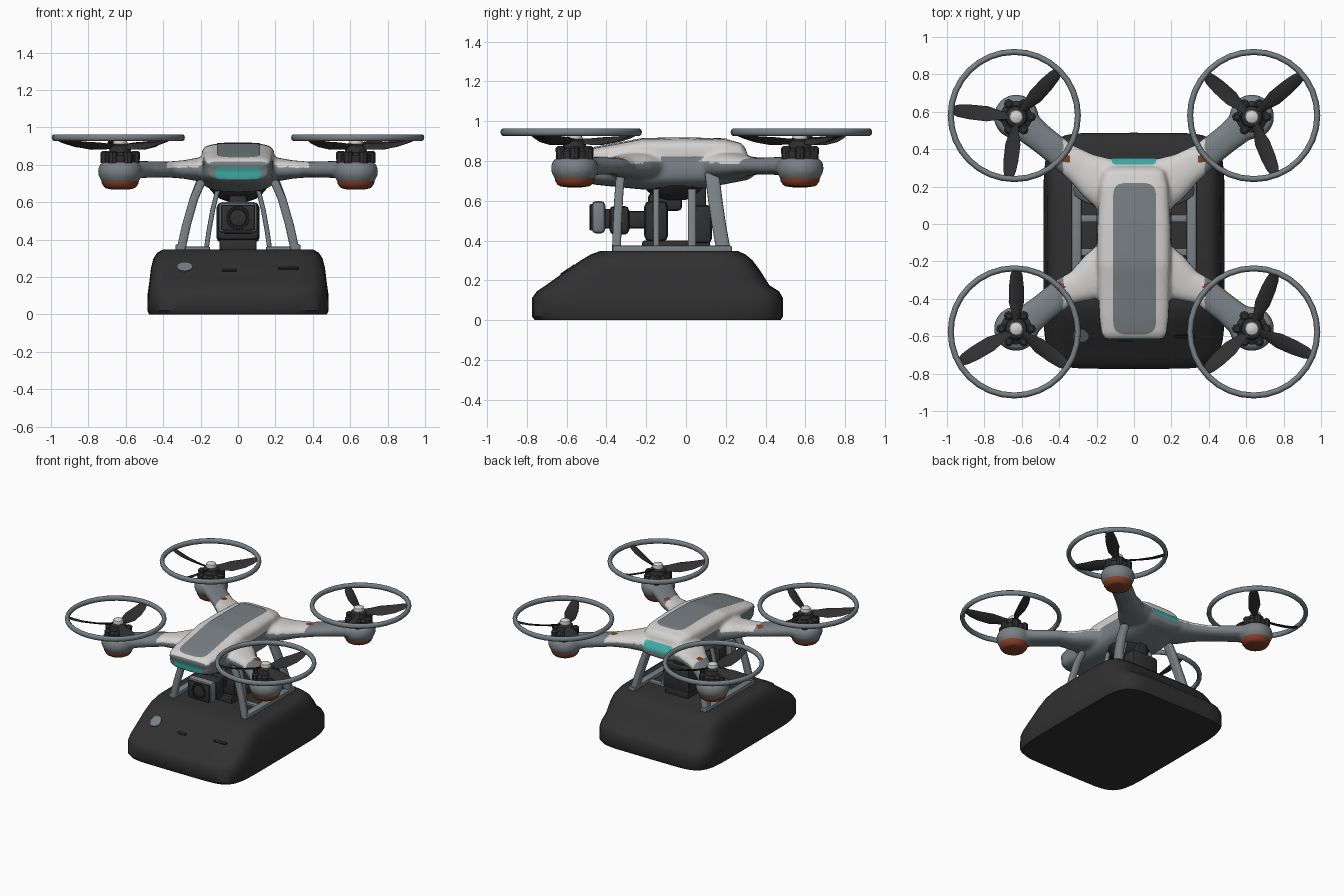
import bpy, bmesh, math
from mathutils import Vector as V
from mathutils.bvhtree import BVHTree

if "Cube" in bpy.data.objects:
    bpy.data.objects.remove(bpy.data.objects["Cube"])


def material(name, rgb):
    m = bpy.data.materials.new(name)
    m.diffuse_color = (*rgb, 1)
    m.use_nodes = True
    m.node_tree.nodes["Principled BSDF"].inputs["Base Color"].default_value = m.diffuse_color
    return m


WHITE = material("shell white", (0.66, 0.65, 0.64))
GREY = material("cool grey", (0.19, 0.215, 0.23))
DARK = material("charcoal", (0.03, 0.03, 0.031))
BLACK = material("lens black", (0.012, 0.012, 0.013))
TEAL = material("teal light", (0.05, 0.42, 0.38))
RED = material("rust red", (0.24, 0.05, 0.02))
X, Y, Z = V((1, 0, 0)), V((0, 1, 0)), V((0, 0, 1))


def finish(name, bm, *mats):
    bmesh.ops.recalc_face_normals(bm, faces=bm.faces)
    me = bpy.data.meshes.new(name)
    bm.to_mesh(me)
    bm.free()
    for m in mats:
        me.materials.append(m)
    ob = bpy.data.objects.new(name, me)
    bpy.context.collection.objects.link(ob)
    return ob


def ring(c, u, v, n=16, p=2):
    """Superellipse ring: p = 2 is round, higher is boxier."""
    f = lambda a: math.copysign(abs(a) ** (2 / p), a) if abs(a) > 1e-6 else 0
    return [V(c) + u * f(math.cos(t)) + v * f(math.sin(t))
            for t in (2 * math.pi * i / n for i in range(n))]


def loft(bm, rings):
    vs = [[bm.verts.new(p) for p in r] for r in rings]
    for a, b in zip(vs, vs[1:]):
        for i in range(len(a)):
            j = (i + 1) % len(a)
            bm.faces.new((a[i], a[j], b[j], b[i]))
    bm.faces.new(vs[0][::-1])
    bm.faces.new(vs[-1])


def lathe(bm, c, profile, n=20, u=X, v=Y, w=Z):
    """Profile of (radius, height) turned about axis w through c."""
    loft(bm, [ring(V(c) + w * h, u * r, v * r, n) for r, h in profile])


def box(name, lo, hi, mat, bevel=0.02):
    bm = bmesh.new()
    bmesh.ops.create_cube(bm, size=1)
    for vert in bm.verts:
        vert.co = V([l + (h - l) * (c + 0.5) for l, h, c in zip(lo, hi, vert.co)])
    bmesh.ops.bevel(bm, geom=bm.edges[:], offset=bevel, segments=2, affect='EDGES', profile=0.5)
    return finish(name, bm, mat)


CORNERS = [(sx, y) for sx in (-1, 1) for y in (-0.56, 0.573)]
HUB_X = 0.63

# ---- fused airframe: shell, hull, four arms and motor pods ----
bm = bmesh.new()
shell = [(0.305, .14, .77, .855), (0.28, .165, .76, .89), (0.2, .185, .76, .91), (0, .195, .76, .915),
         (-.22, .195, .76, .912), (-.36, .19, .76, .885), (-.5, .185, .76, .86), (-.585, .175, .77, .84),
         (-.615, .155, .785, .82)]
hull = [(.35, .13, .73, .785), (.31, .16, .705, .83), (.1, .2, .665, .85), (-.2, .2, .655, .85),
        (-.45, .19, .68, .82), (-.56, .18, .70, .82), (-.605, .16, .72, .81)]
for sections, p in ((shell, 4), (hull, 3)):
    loft(bm, [ring((0, y, (a + b) / 2), X * w, Z * (b - a) / 2, 32, p) for y, w, a, b in sections])
for sx, hy in CORNERS:
    s = 1 if hy > 0 else -1
    root = [(.08, .19, .16, .075), (.19, .245, .13, .065), (.28, .30, .095, .05), (.38, .365, .078, .042),
            (.5, .46, .078, .045), (.62, .56, .09, .05)]
    side = V((-s * .62, sx * .78, 0))
    loft(bm, [ring((sx * x, s * y - (.03 if s < 0 and x < .3 else 0), .775), side * w, Z * h, 20, 2.4)
              for x, y, w, h in root])
    lathe(bm, (sx * HUB_X, hy, 0), [(.075, .695), (.1, .71), (.118, .745), (.12, .775), (.108, .805), (.09, .815)])
frame = finish("airframe", bm, GREY, WHITE, RED)
mod = frame.modifiers.new("fuse", 'REMESH')
mod.mode, mod.voxel_size = 'VOXEL', 0.012
mod = frame.modifiers.new("soften", 'SMOOTH')
mod.iterations, mod.factor = 5, 0.5
fused = bpy.data.meshes.new_from_object(frame.evaluated_get(bpy.context.evaluated_depsgraph_get()))
frame.modifiers.clear()
frame.data = fused
fused.materials.clear()
for m in (GREY, WHITE, RED):
    fused.materials.append(m)
for f in fused.polygons:
    c, n = f.center, f.normal
    mark = min((V((abs(c.x), c.y)) - V(q)).length for q in ((.365, .35), (.395, -.335)))
    top = (n.z > 0.3 and abs(c.x) < 0.38 and c.z > 0.77) or (c.z > 0.825 and abs(c.x) < 0.3)
    f.material_index = 2 if mark < 0.025 and n.z > -.2 else 1 if top else 0
bvh = BVHTree.FromPolygons([v.co for v in fused.vertices], [f.vertices[:] for f in fused.polygons])


def decal(name, mat, origin, u, v, direction, rows=30, cols=8):
    """Thin rounded plate laid on the airframe along a direction."""
    bm = bmesh.new()
    grid = []
    for i in range(rows + 1):
        t = math.sin(math.pi / 2 * (2 * i / rows - 1)) * 0.999
        width = (1 - abs(t) ** 20) ** 0.3
        line = []
        for j in range(cols + 1):
            o = V(origin) + v * t + u * width * (2 * j / cols - 1)
            hit, nor, _, _ = bvh.ray_cast(o, direction)
            line.append(bm.verts.new(hit + nor * 0.004) if hit else None)
        grid.append(line)
    for a, b in zip(grid, grid[1:]):
        for j in range(cols):
            q = (a[j], a[j + 1], b[j + 1], b[j])
            if all(q):
                bm.faces.new(q)
    ob = finish(name, bm, mat)
    if ob.data.polygons and sum((f.normal.dot(direction) for f in ob.data.polygons)) > 0:
        ob.data.flip_normals()


decal("top_stripe", GREY, (0.003, -.185, 2), X * .115, Y * .405, -Z)
decal("front_light", TEAL, (0, -2, .757), Z * .03, X * .12, Y)
decal("rear_light", TEAL, (0, 2, .795), Z * .03, X * .12, -Y)

# ---- motors, propellers, guard rings ----
BLADES = {(-1, 1): (175, 45, 265), (1, 1): (140, 40, 290), (-1, -1): (88, 209, 327), (1, -1): (70, 219, 338)}
for sx, hy in CORNERS:
    s = 1 if hy > 0 else -1
    tag = ("back" if s > 0 else "front") + ("_right" if sx > 0 else "_left")
    hub = V((sx * HUB_X, hy, 0))
    bm = bmesh.new()
    lathe(bm, hub, [(.07, .672), (.085, .68), (.098, .70), (.10, .715)])
    lathe(bm, hub, [(.02, .667), (.05, .669), (.07, .673)])
    finish(tag + "_lamp", bm, RED)
    bm = bmesh.new()
    lathe(bm, hub, [(.08, .80), (.085, .85), (.06, .865), (.055, .90), (.04, .91)])
    for k in range(6):
        a = k * math.pi / 3
        lathe(bm, hub + V((.08 * math.cos(a), .08 * math.sin(a), 0)), [(.024, .81), (.026, .865), (.015, .875)], 8)
    finish(tag + "_motor", bm, DARK)
    bm = bmesh.new()
    lathe(bm, hub, [(.034, .90), (.04, .915), (.034, .935), (.015, .945)], 12)
    finish(tag + "_cap", bm, WHITE)
    bm = bmesh.new()
    centre = V((sx * .64, .58 if s > 0 else -.577, 0))
    for deg in BLADES[sx, s]:
        a = math.radians(deg)
        d = V((math.cos(a), math.sin(a), 0))
        side = V((-d.y, d.x, 0))
        rings = []
        for r, w, tilt, z in ((.02, .018, .7, .90), (.08, .028, .6, .898), (.15, .045, .45, .9),
                              (.24, .042, .35, .91), (.30, .034, .25, .925), (.335, .022, .1, .938)):
            u = side * math.cos(tilt) + Z * math.sin(tilt)
            w_ax = Z * math.cos(tilt) - side * math.sin(tilt)
            rings.append(ring(hub.lerp(centre, r / .335) + d * r + Z * z, u * w, w_ax * .006, 8))
        loft(bm, rings)
    finish(tag + "_propeller", bm, DARK)
    bpy.ops.mesh.primitive_torus_add(major_radius=.34, minor_radius=.016, major_segments=32, minor_segments=10,
                                     location=centre + Z * .945)
    guard = bpy.context.object
    guard.name = tag + "_guard_ring"
    guard.scale.z = 1.2
    guard.data.materials.append(GREY)

# ---- cargo case ----
bm = bmesh.new()
case = [(0, .475, -.76, .475), (.02, .485, -.775, .488), (.11, .483, -.775, .488), (.145, .478, -.75, .468),
        (.175, .474, -.705, .42), (.25, .465, -.6, .372), (.30, .452, -.53, .335), (.33, .432, -.48, .30),
        (.348, .40, -.43, .26)]
loft(bm, [ring((0, (a + b) / 2, z), X * w, Y * (b - a) / 2, 48, 7) for z, w, a, b in case])
finish("cargo_case", bm, DARK)
slope = V((0, .115, .08)).normalized()
out = V((0, -slope.z, slope.y))
spot = V((0, -.595, .253))
bm = bmesh.new()
lathe(bm, spot + X * -.285, [(.042, -.004), (.042, .005)], 20, X, slope, out)
finish("case_button", bm, GREY)
for i, (x, dz, w) in enumerate(((-.045, -.03, .04), (.27, -.01, .055))):
    bm = bmesh.new()
    loft(bm, [ring(spot + X * x + slope * dz + out * h, X * w, slope * .012, 12, 5) for h in (-.004, .004)])
    finish(f"case_latch_{i + 1}", bm, BLACK)

# ---- landing legs, skids and inner struts ----
for sx, tag in ((-1, "left"), (1, "right")):
    for name, wy, pts in (
            ("front_leg", .022, ((.19, -.33, .72), (.235, -.338, .62), (.275, -.345, .48), (.305, -.35, .345))),
            ("back_leg", .036, ((.19, .13, .74), (.235, .145, .62), (.275, .165, .48), (.305, .19, .345))),
            ("front_strut", .015, ((.11, -.15, .66), (.135, -.15, .56), (.155, -.15, .45), (.17, -.15, .345))),
            ("back_strut", .02, ((.11, .03, .66), (.135, .03, .56), (.155, .03, .45), (.17, .03, .345)))):
        bm = bmesh.new()
        loft(bm, [ring((sx * x, y, z), X * (.024 if "leg" in name else .013), Y * wy, 16, 4) for x, y, z in pts])
        finish(f"{tag}_{name}", bm, GREY)
    lo, hi = sorted((sx * .28, sx * .335))
    box(tag + "_skid", (lo, -.37, .335), (hi, .23, .375), GREY, .008)
    for y in (-.15, .03):
        lo, hi = sorted((sx * .15, sx * .3))
        box(tag + "_skid_tie", (lo, y - .02, .335), (hi, y + .02, .362), GREY, .005)

# ---- gimbal camera ----
bm = bmesh.new()
lathe(bm, (0, -.06, 0), [(.06, .605), (.10, .62), (.13, .645), (.16, .68)], 20)
finish("gimbal_mount", bm, DARK)
box("gimbal_neck", (-.05, -.19, .55), (.05, -.02, .64), DARK)
box("gimbal_yoke", (-.115, -.21, .395), (.115, -.09, .60), DARK, .03)
box("gimbal_link", (-.05, -.30, .46), (.05, -.19, .55), DARK)
box("camera_back", (-.09, -.385, .43), (.09, -.285, .575), DARK, .025)
box("camera_joint", (-.06, -.42, .46), (.06, -.37, .56), DARK, .01)
box("camera_body", (-.105, -.475, .435), (.105, -.405, .60), GREY, .025)
box("camera_face", (-.09, -.482, .45), (.09, -.468, .585), DARK, .006)
bm = bmesh.new()
lathe(bm, (0, -.47, .517), [(.065, 0), (.062, .016), (.045, .016), (.04, .006)], 24, X, Z, -Y)
finish("camera_lens", bm, BLACK)
box("rear_module", (-.115, .01, .385), (.115, .13, .58), DARK, .025)
box("rear_module_foot", (-.10, -.22, .34), (.10, .12, .40), DARK, .01)
box("rear_module_neck", (-.04, .04, .56), (.04, .1, .69), DARK, .01)

# ---- smooth shading with crisp edges ----
bpy.ops.object.select_all(action='SELECT')
bpy.context.view_layer.objects.active = frame
bpy.ops.object.shade_smooth_by_angle(angle=math.radians(38))
